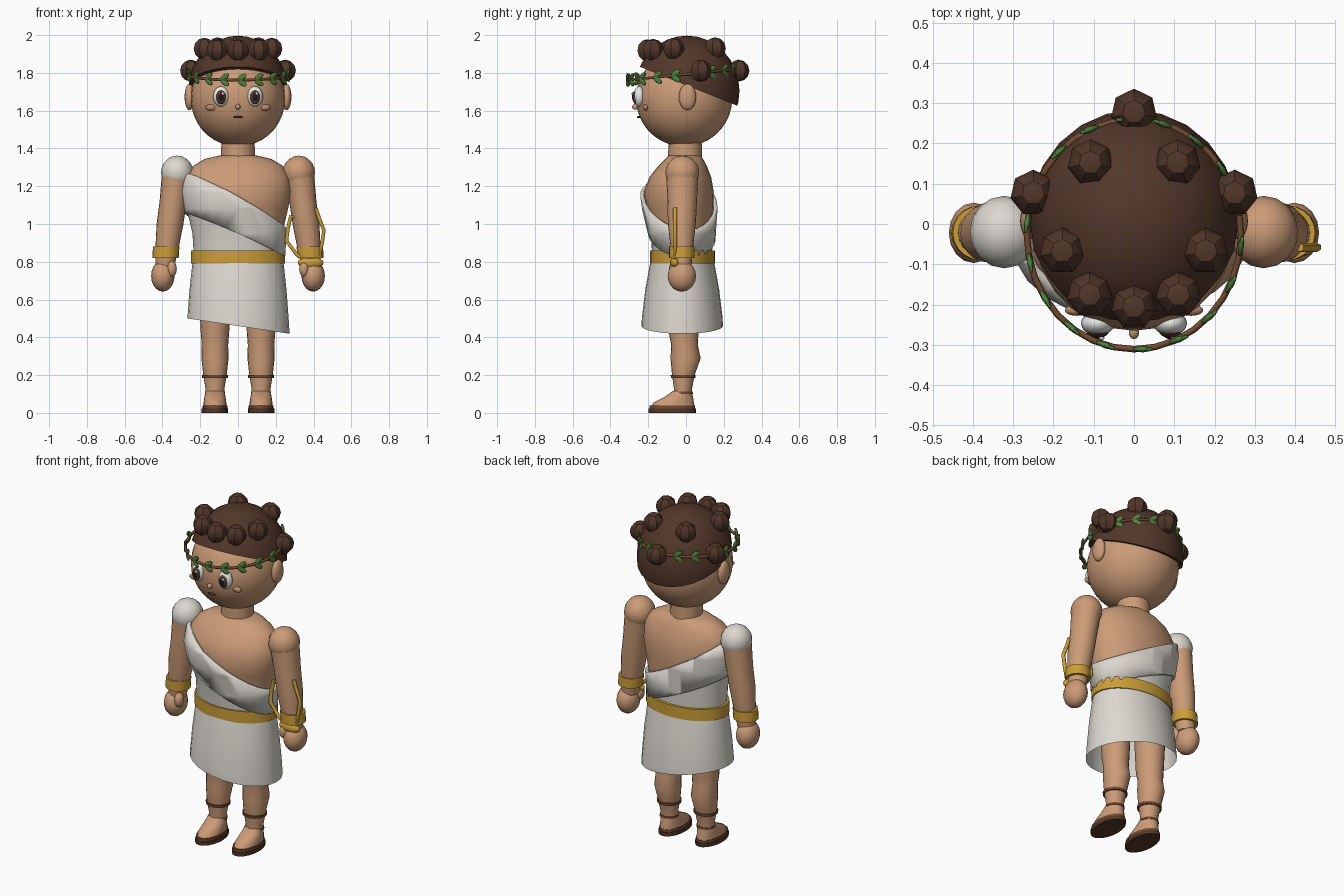
import bpy, bmesh, math
from mathutils import Matrix, Vector

if "Cube" in bpy.data.objects:
    bpy.data.objects.remove(bpy.data.objects["Cube"])


def material(name, rgb):
    m = bpy.data.materials.new(name)
    m.diffuse_color = (*rgb, 1)
    m.use_nodes = True
    m.node_tree.nodes["Principled BSDF"].inputs["Base Color"].default_value = m.diffuse_color
    return m


SKIN = material("skin", (0.60, 0.33, 0.185))
HAIR = material("hair_brown", (0.085, 0.038, 0.023))
CLOTH = material("cloth_white", (0.72, 0.69, 0.63))
GOLD = material("gold", (0.60, 0.34, 0.04))
LEAF = material("leaf_green", (0.075, 0.22, 0.045))
LEATHER = material("leather_brown", (0.17, 0.07, 0.03))
SOLE = material("sole_dark", (0.09, 0.038, 0.02))
PUPIL = material("pupil_black", (0.015, 0.01, 0.01))
EYE = material("eye_white", (0.85, 0.85, 0.85))
BLUSH = material("blush", (0.50, 0.25, 0.14))


def finish(name, bm, mat, angle=45):
    bmesh.ops.recalc_face_normals(bm, faces=bm.faces)
    me = bpy.data.meshes.new(name)
    bm.to_mesh(me)
    bm.free()
    me.materials.append(mat)
    ob = bpy.data.objects.new(name, me)
    bpy.context.collection.objects.link(ob)
    if angle:
        bpy.context.view_layer.objects.active = ob
        ob.select_set(True)
        bpy.ops.object.shade_smooth_by_angle(angle=math.radians(angle))
        ob.select_set(False)
    return ob


def cut(bm, point, normal, fill=False):
    """Remove everything on the normal side of a plane."""
    r = bmesh.ops.bisect_plane(bm, geom=bm.verts[:] + bm.edges[:] + bm.faces[:],
                               plane_co=point, plane_no=normal, clear_outer=True)
    if fill:
        edges = [e for e in r["geom_cut"] if isinstance(e, bmesh.types.BMEdge)]
        bmesh.ops.contextual_create(bm, geom=edges)


def place(loc, scale, rot=None):
    return Matrix.Translation(loc) @ (rot or Matrix()) @ Matrix.Diagonal((*scale, 1))


def balls(name, mats, mat, u=16, v=10, angle=60, cuts=()):
    bm = bmesh.new()
    for m in mats:
        bmesh.ops.create_uvsphere(bm, u_segments=u, v_segments=v, radius=1, matrix=m)
    for p, n in cuts:
        cut(bm, p, n, True)
    return finish(name, bm, mat, angle)


def ball(name, loc, scale, mat, **kw):
    return balls(name, [place(loc, scale)], mat, **kw)


def loft(name, rings, mat, n=20, grow=0, caps=True, cuts=(), side=1, angle=45):
    """Stack of ellipses: z, centre x, centre y, radius x, radius y."""
    bm = bmesh.new()
    loops = []
    for z, cx, cy, rx, ry in rings:
        loops.append([bm.verts.new((side * cx + (rx + grow) * math.cos(2 * math.pi * i / n),
                                    cy + (ry + grow) * math.sin(2 * math.pi * i / n), z))
                      for i in range(n)])
    for a, b in zip(loops, loops[1:]):
        for i in range(n):
            j = (i + 1) % n
            bm.faces.new((a[i], a[j], b[j], b[i]))
    if caps:
        bm.faces.new(loops[0])
        bm.faces.new(loops[-1])
    for p, nrm in cuts:
        cut(bm, p, nrm)
    return finish(name, bm, mat, angle)


def tube(name, pts, radius, mat, cyclic=False):
    cu = bpy.data.curves.new(name, "CURVE")
    cu.dimensions = "3D"
    cu.bevel_depth = radius
    cu.bevel_resolution = 1
    cu.use_fill_caps = True
    sp = cu.splines.new("POLY")
    sp.points.add(len(pts) - 1)
    for p, co in zip(sp.points, pts):
        p.co = (*co, 1)
    sp.use_cyclic_u = cyclic
    cu.materials.append(mat)
    ob = bpy.data.objects.new(name, cu)
    bpy.context.collection.objects.link(ob)


# Head and neck
ball("head", (0, -0.01, 1.665), (0.25, 0.255, 0.255), SKIN, u=28, v=18)
loft("neck", [(1.33, 0, -0.005, 0.09, 0.09), (1.45, 0, -0.005, 0.088, 0.088)], SKIN)

# Face
ball("nose", (0, -0.268, 1.62), (0.013, 0.018, 0.015), SKIN)
ball("mouth", (0, -0.25, 1.566), (0.025, 0.01, 0.006), SOLE)
for s, tag in ((-1, "left"), (1, "right")):
    ball("ear_" + tag, (s * 0.257, 0.008, 1.672), (0.026, 0.046, 0.07), SKIN)
    ball("eye_" + tag, (s * 0.09, -0.247, 1.675), (0.042, 0.03, 0.054), EYE)
    ball("iris_" + tag, (s * 0.09, -0.266, 1.672), (0.028, 0.017, 0.038), HAIR)
    ball("pupil_" + tag, (s * 0.09, -0.276, 1.672), (0.016, 0.01, 0.022), PUPIL)
    ball("eye_glint_" + tag, (s * 0.09 + 0.01, -0.284, 1.69), (0.007, 0.004, 0.008), EYE)
    ball("cheek_" + tag, (s * 0.142, -0.214, 1.617), (0.03, 0.014, 0.017), BLUSH)

# Hair cap with a slanted hairline, and curls
ball("hair_cap", (0, 0.005, 1.705), (0.262, 0.278, 0.292), HAIR, u=24, v=16, angle=40,
     cuts=[((0, -0.25, 1.835), (0, -0.40, -1))])
curls = [(0, 0.278, 1.812), (0, -0.205, 1.92)]
for s in (-1, 1):
    curls += [(s * 0.108, 0.153, 1.93), (s * 0.25, 0.077, 1.812),
              (s * 0.178, -0.067, 1.928), (s * 0.11, -0.175, 1.922)]
balls("hair_curls", [place(c, (0.058,) * 3) for c in curls], HAIR, u=7, v=6, angle=30)


# Leaf wreath
def wreath(a):
    y = -0.026 + 0.285 * math.sin(a)
    return Vector((0.266 * math.cos(a), y, 1.79 + 0.1 * (y + 0.03)))


tube("wreath_vine", [wreath(2 * math.pi * i / 32) for i in range(32)], 0.008, LEATHER, True)
leaves = []
for i in range(18):
    a = 2 * math.pi * (i + 0.5) / 18
    turn = Matrix.Rotation(a + math.pi / 2, 4, "Z")
    for t in (-0.6, 0.6):
        rot = turn @ Matrix.Rotation(t, 4, "Y")
        leaves.append(place(wreath(a) + rot @ Vector((0.026, 0, 0)), (0.032, 0.008, 0.015), rot))
balls("wreath_leaves", leaves, LEAF, u=6, v=6, angle=40)

# Torso, tunic and diagonal sash share one profile
TORSO = [(0.78, 0, -0.02, 0.225, 0.15), (0.95, 0, -0.022, 0.235, 0.158),
         (1.08, 0, -0.033, 0.265, 0.178), (1.17, 0, -0.038, 0.283, 0.185),
         (1.25, 0, -0.03, 0.275, 0.163), (1.31, 0, -0.018, 0.235, 0.127),
         (1.345, 0, -0.01, 0.175, 0.10), (1.362, 0, -0.008, 0.10, 0.085)]
top = ((0, 0, 1.11), (0.55, 0.15, 1))
low = ((0, 0, 0.93), (-0.43, -0.1, -1))
loft("torso", TORSO, SKIN, n=24)
loft("tunic", TORSO, CLOTH, n=24, grow=0.006, caps=False, cuts=[((0, 0, 1.08), top[1])])
sash = loft("sash", TORSO, CLOTH, n=24, grow=0.022, caps=False, cuts=[top, low])
sol = sash.modifiers.new("thickness", "SOLIDIFY")
sol.thickness, sol.offset = 0.02, -1

# Skirt with a slanted hem, and belt
loft("skirt", [(0.38, 0, -0.02, 0.276, 0.218), (0.50, 0, -0.02, 0.268, 0.214),
               (0.65, 0, -0.02, 0.257, 0.196), (0.76, 0, -0.02, 0.245, 0.176),
               (0.85, 0, -0.02, 0.235, 0.16)], CLOTH, n=28, caps=False,
     cuts=[((0, 0, 0.46), (-0.15, 0, -1))])
loft("belt", [(0.79, 0, -0.018, 0.25, 0.172), (0.86, 0, -0.018, 0.25, 0.172)], GOLD, n=28)

for s, tag in ((-1, "left"), (1, "right")):
    # Arms, bracelets and hands
    ball("shoulder_" + tag, (s * 0.322, -0.02, 1.272), (0.086, 0.09, 0.09),
         CLOTH if s < 0 else SKIN)
    loft("arm_" + tag, [(0.77, 0.388, -0.022, 0.05, 0.05), (0.88, 0.375, -0.022, 0.062, 0.06),
                        (1.0, 0.36, -0.022, 0.071, 0.074), (1.12, 0.343, -0.02, 0.072, 0.078),
                        (1.28, 0.322, -0.02, 0.08, 0.086)], SKIN, side=s)
    loft("bracelet_" + tag, [(0.82, 0.384, -0.022, 0.07, 0.068),
                             (0.88, 0.38, -0.022, 0.07, 0.068)], GOLD, side=s)
    ball("hand_" + tag, (s * 0.398, -0.022, 0.725), (0.062, 0.075, 0.083), SKIN)
    ball("thumb_" + tag, (s * 0.35, -0.06, 0.762), (0.026, 0.03, 0.043), SKIN)
    # Legs, feet and sandals
    loft("leg_" + tag, [(0.08, 0.122, -0.016, 0.05, 0.047), (0.13, 0.122, -0.016, 0.05, 0.048),
                        (0.20, 0.122, -0.014, 0.062, 0.06), (0.29, 0.122, -0.002, 0.072, 0.08),
                        (0.36, 0.122, -0.008, 0.07, 0.07), (0.42, 0.122, -0.012, 0.075, 0.078),
                        (0.70, 0.122, -0.012, 0.088, 0.09)], SKIN, side=s)
    loft("foot_" + tag, [(0.03, 0.122, -0.07, 0.062, 0.116), (0.055, 0.122, -0.065, 0.06, 0.107),
                         (0.085, 0.122, -0.038, 0.056, 0.075),
                         (0.115, 0.122, -0.02, 0.05, 0.05)], SKIN, side=s)
    loft("sole_" + tag, [(0, 0.122, -0.073, 0.07, 0.125), (0.022, 0.122, -0.073, 0.07, 0.125)],
         SOLE, side=s)
    loft("sandal_rim_" + tag, [(0.022, 0.122, -0.073, 0.066, 0.12),
                               (0.038, 0.122, -0.073, 0.066, 0.12)], LEATHER, side=s)
    loft("shin_strap_" + tag, [(0.185, 0.122, -0.015, 0.068, 0.065),
                               (0.2, 0.122, -0.015, 0.069, 0.066)], LEATHER, side=s)
    loft("ankle_strap_" + tag, [(0.1, 0.122, -0.018, 0.054, 0.055),
                                (0.112, 0.122, -0.018, 0.053, 0.053)], LEATHER, side=s)

# Small lyre held against the right forearm
Y = -0.058
tube("lyre_frame", [(0.28, Y, 1.045), (0.265, Y, 0.98), (0.257, Y, 0.91), (0.31, Y, 0.84),
                    (0.37, Y, 0.79), (0.43, Y, 0.82), (0.445, Y, 0.90), (0.455, Y, 0.965),
                    (0.43, Y, 1.03), (0.412, Y, 1.085)], 0.011, GOLD)
tube("lyre_crossbar", [(0.28, Y, 1.035), (0.415, Y, 1.075)], 0.009, GOLD)
ball("lyre_body", (0.385, Y, 0.795), (0.068, 0.026, 0.032), GOLD)
for i in range(4):
    tube("lyre_string", [(0.305 + 0.026 * i, Y, 1.043 + 0.008 * i),
                         (0.355 + 0.018 * i, Y, 0.81)], 0.003, GOLD)
